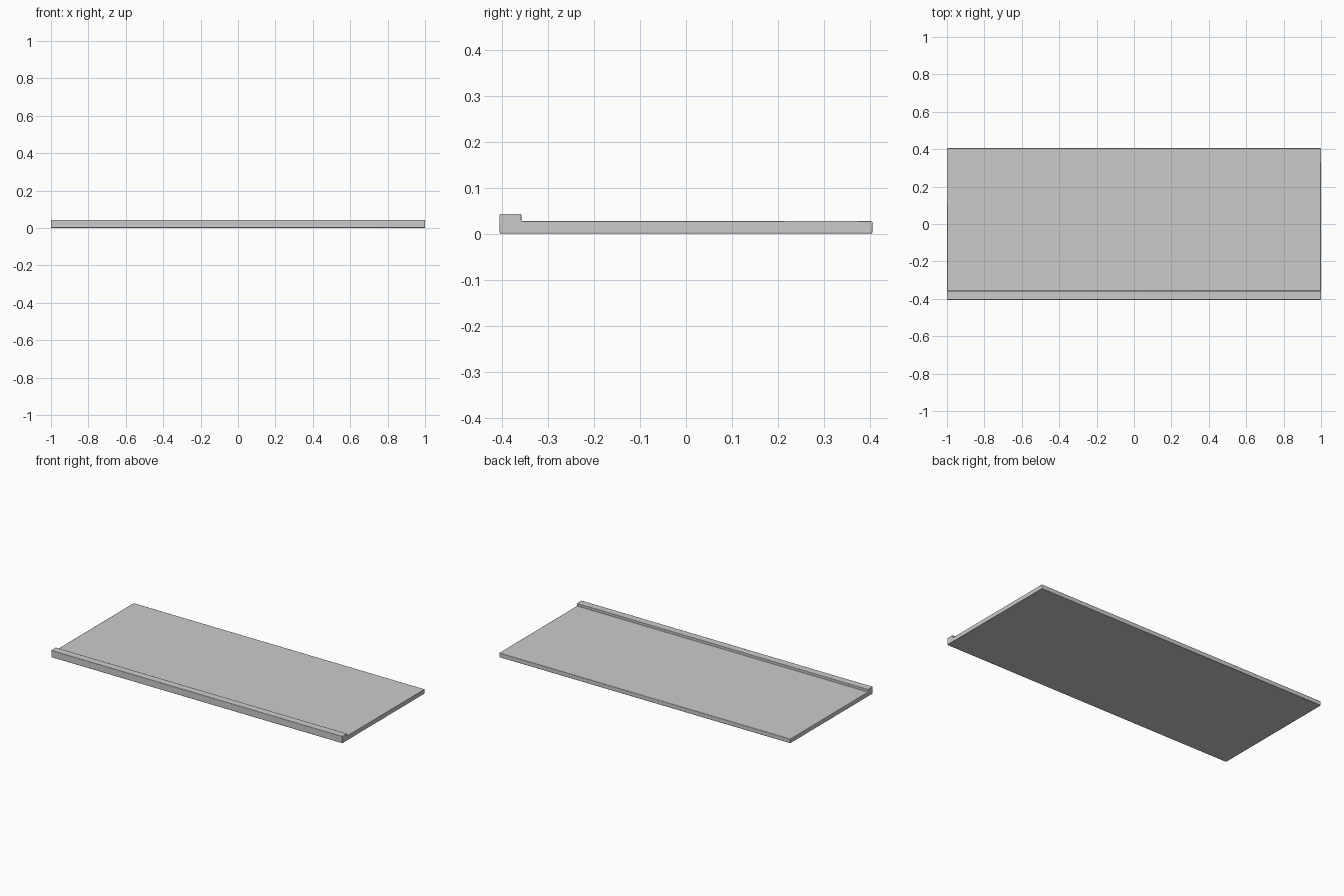
import bpy, bmesh

if "Cube" in bpy.data.objects:
    bpy.data.objects.remove(bpy.data.objects["Cube"])

HALF_LENGTH = 1.0
# Side profile (y, z): flat board with a raised lip along the front
PROFILE = [(-0.405, 0.0), (0.405, 0.0), (0.405, 0.027),
           (-0.358, 0.027), (-0.358, 0.043), (-0.405, 0.043)]

# Shelf board: profile extruded along x
bm = bmesh.new()
face = bm.faces.new([bm.verts.new((-HALF_LENGTH, y, z)) for y, z in PROFILE])
extruded = bmesh.ops.extrude_face_region(bm, geom=[face])
moved = [v for v in extruded["geom"] if isinstance(v, bmesh.types.BMVert)]
bmesh.ops.translate(bm, verts=moved, vec=(2 * HALF_LENGTH, 0, 0))
bmesh.ops.recalc_face_normals(bm, faces=bm.faces)

mesh = bpy.data.meshes.new("lipped_shelf")
bm.to_mesh(mesh)
bm.free()
shelf = bpy.data.objects.new("lipped_shelf", mesh)
bpy.context.collection.objects.link(shelf)

# Slightly softened edges
bevel = shelf.modifiers.new("soft_edges", "BEVEL")
bevel.width = 0.0025
bevel.segments = 2
bevel.limit_method = "ANGLE"

bpy.context.view_layer.objects.active = shelf
shelf.select_set(True)
bpy.ops.object.shade_smooth_by_angle()
